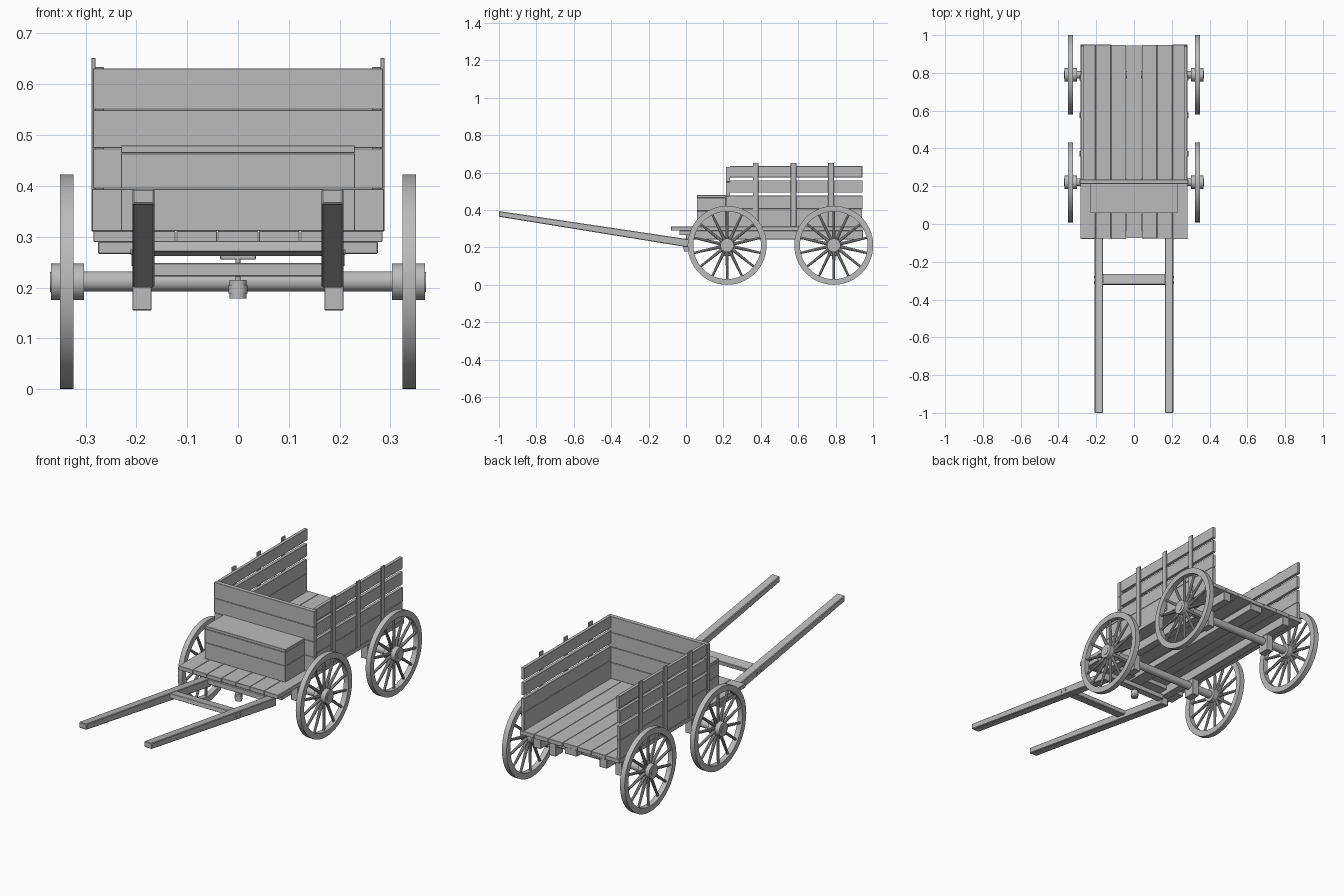
import bpy, bmesh, math, random
from mathutils import Matrix, Vector

random.seed(4)
if "Cube" in bpy.data.objects:
    bpy.data.objects.remove(bpy.data.objects["Cube"])

wood = bpy.data.materials.new("weathered_grey")
wood.use_nodes = True
GREY = (0.5, 0.5, 0.5, 1)
wood.diffuse_color = GREY
wood.node_tree.nodes["Principled BSDF"].inputs["Base Color"].default_value = GREY


def finish(name, bm, smooth=False, bevel=0.0):
    mesh = bpy.data.meshes.new(name)
    bmesh.ops.recalc_face_normals(bm, faces=bm.faces)
    bm.to_mesh(mesh)
    bm.free()
    mesh.materials.append(wood)
    obj = bpy.data.objects.new(name, mesh)
    bpy.context.collection.objects.link(obj)
    if bevel:
        mod = obj.modifiers.new("worn_edges", 'BEVEL')
        mod.width = bevel
        mod.segments = 1
    if smooth:
        bpy.ops.object.select_all(action='DESELECT')
        obj.select_set(True)
        bpy.context.view_layer.objects.active = obj
        bpy.ops.object.shade_smooth_by_angle()
    return obj


def add_box(bm, x, y, z):
    """Box spanning three (low, high) ranges."""
    size = Vector((x[1] - x[0], y[1] - y[0], z[1] - z[0]))
    mid = Vector((x[0] + x[1], y[0] + y[1], z[0] + z[1])) / 2
    bmesh.ops.create_cube(bm, size=1, matrix=Matrix.Translation(mid) @ Matrix.Diagonal((*size, 1)))


def box(name, x, y, z, bevel=0.0015):
    bm = bmesh.new()
    add_box(bm, x, y, z)
    return finish(name, bm, bevel=bevel)


def add_rod(bm, a, b, r1, r2=None, sides=10):
    a, b = Vector(a), Vector(b)
    turn = (b - a).to_track_quat('Z', 'Y').to_matrix().to_4x4()
    bmesh.ops.create_cone(bm, cap_ends=True, segments=sides, radius1=r1,
                          radius2=r1 if r2 is None else r2, depth=(b - a).length,
                          matrix=Matrix.Translation((a + b) / 2) @ turn)


def span(s, a, b):
    """Range mirrored to side s."""
    return tuple(sorted((s * a, s * b)))


# Wheel: rim turned from a rectangular profile, tapered spokes, hub
def wheel(name, s, cy):
    bm = bmesh.new()
    cx, cz, n = s * 0.337, 0.211, 56
    profile = [(-0.0135, 0.181), (-0.0135, 0.211), (0.0135, 0.211), (0.0135, 0.181)]
    rings = []
    for i in range(n):
        t = math.tau * i / n
        rings.append([bm.verts.new((cx + px, cy + r * math.cos(t), cz + r * math.sin(t)))
                      for px, r in profile])
    for i in range(n):
        p, q = rings[i], rings[(i + 1) % n]
        for k in range(4):
            bm.faces.new((p[k], p[(k + 1) % 4], q[(k + 1) % 4], q[k]))
    for i in range(14):
        t = math.tau * (i + 0.5) / 14
        d = Vector((0, math.cos(t), math.sin(t)))
        c = Vector((cx, cy, cz))
        add_rod(bm, c + d * 0.025, c + d * 0.185, 0.009, 0.006)
    add_rod(bm, (s * 0.303, cy, cz), (s * 0.368, cy, cz), 0.036, sides=24)
    add_rod(bm, (s * 0.36, cy, cz), (s * 0.37, cy, cz), 0.02, sides=16)
    finish(name, bm, smooth=True)


for label, cy in (("front", 0.22), ("rear", 0.79)):
    for side, s in (("left", 1), ("right", -1)):
        wheel(f"{label}_{side}_wheel", s, cy)
        # Block clamping the axle under the frame beam
        box(f"{label}_{side}_axle_block", span(s, 0.17, 0.208), (cy - 0.03, cy + 0.03), (0.155, 0.25))
    bm = bmesh.new()
    add_rod(bm, (-0.31, cy, 0.212), (0.31, cy, 0.212), 0.02, sides=20)
    finish(f"{label}_axle", bm, smooth=True)

# Under frame
for side, s in (("left", 1), ("right", -1)):
    box(f"{side}_frame_beam", span(s, 0.168, 0.21), (0.0, 0.945), (0.242, 0.29))
box("centre_beam", (-0.035, 0.035), (0.0, 0.94), (0.255, 0.29))
box("front_cross_member", (-0.275, 0.275), (-0.035, 0.05), (0.266, 0.29))
box("hinge_bar", (-0.168, 0.168), (-0.01, 0.025), (0.222, 0.248))

# Banded hitch pin under the front
bm = bmesh.new()
for z0, z1, r in ((0.178, 0.188, 0.017), (0.188, 0.205, 0.019), (0.205, 0.215, 0.017), (0.215, 0.26, 0.005)):
    add_rod(bm, (0, 0.005, z0), (0, 0.005, z1), r, sides=16)
finish("hitch_pin", bm, smooth=True)

# Floor planks running the full length
bm = bmesh.new()
count, width = 7, 0.57 / 7
for i in range(count):
    x0 = -0.285 + i * width
    add_box(bm, (x0 + 0.0008, x0 + width - 0.0008),
            (-0.08 + random.uniform(0, 0.005), 0.95 - random.uniform(0, 0.006)), (0.29, 0.311))
finish("floor_planks", bm, bevel=0.001)

# Headboard of stacked planks
bm = bmesh.new()
levels = [0.311, 0.395, 0.475, 0.55, 0.632]
for z0, z1 in zip(levels, levels[1:]):
    inset = random.uniform(0, 0.003)
    add_box(bm, (-0.288 + inset, 0.288 - inset), (0.213, 0.235), (z0, z1 - 0.001))
finish("headboard", bm, bevel=0.001)

# Seat chest with lid
bm = bmesh.new()
for z0, z1 in ((0.311, 0.394), (0.395, 0.464), (0.465, 0.479)):
    add_box(bm, (-0.23, 0.23), (0.058, 0.213), (z0, z1))
finish("seat_chest", bm, bevel=0.001)

# Slatted sides and their stakes
for side, s in (("left", 1), ("right", -1)):
    bm = bmesh.new()
    for z0, z1 in ((0.295, 0.405), (0.406, 0.477), (0.493, 0.558), (0.574, 0.634)):
        add_box(bm, span(s, 0.264, 0.281), (0.235, 0.945 - random.uniform(0, 0.005)), (z0, z1))
    finish(f"{side}_side_boards", bm, bevel=0.001)
    bm = bmesh.new()
    for y in (0.372, 0.575, 0.775):
        add_box(bm, span(s, 0.28, 0.288), (y - 0.015, y + 0.015), (0.31, 0.652))
    finish(f"{side}_stakes", bm, bevel=0.001)

# Sloping shafts, slightly thicker toward the hinge
for side, s in (("left", 1), ("right", -1)):
    bm = bmesh.new()
    add_box(bm, span(s, 0.164, 0.208), (-1.0, 0.015), (0, 1))
    for v in bm.verts:
        front, top = v.co.y < -0.5, v.co.z > 0.5
        v.co.z = (0.394 if top else 0.364) if front else (0.243 if top else 0.2)
    finish(f"{side}_shaft", bm, bevel=0.003)
    bm = bmesh.new()
    for y in (-0.31, -0.28):
        add_rod(bm, (s * 0.2, y, 0.27), (s * 0.212, y, 0.27), 0.005)
    finish(f"{side}_shaft_bolts", bm, smooth=True)

# Bar joining the shafts, tilted with them
bar = box("shaft_crossbar", (-0.166, 0.166), (-0.028, 0.028), (-0.011, 0.011))
bar.location = (0, -0.293, 0.277)
bar.rotation_euler.x = -0.155
